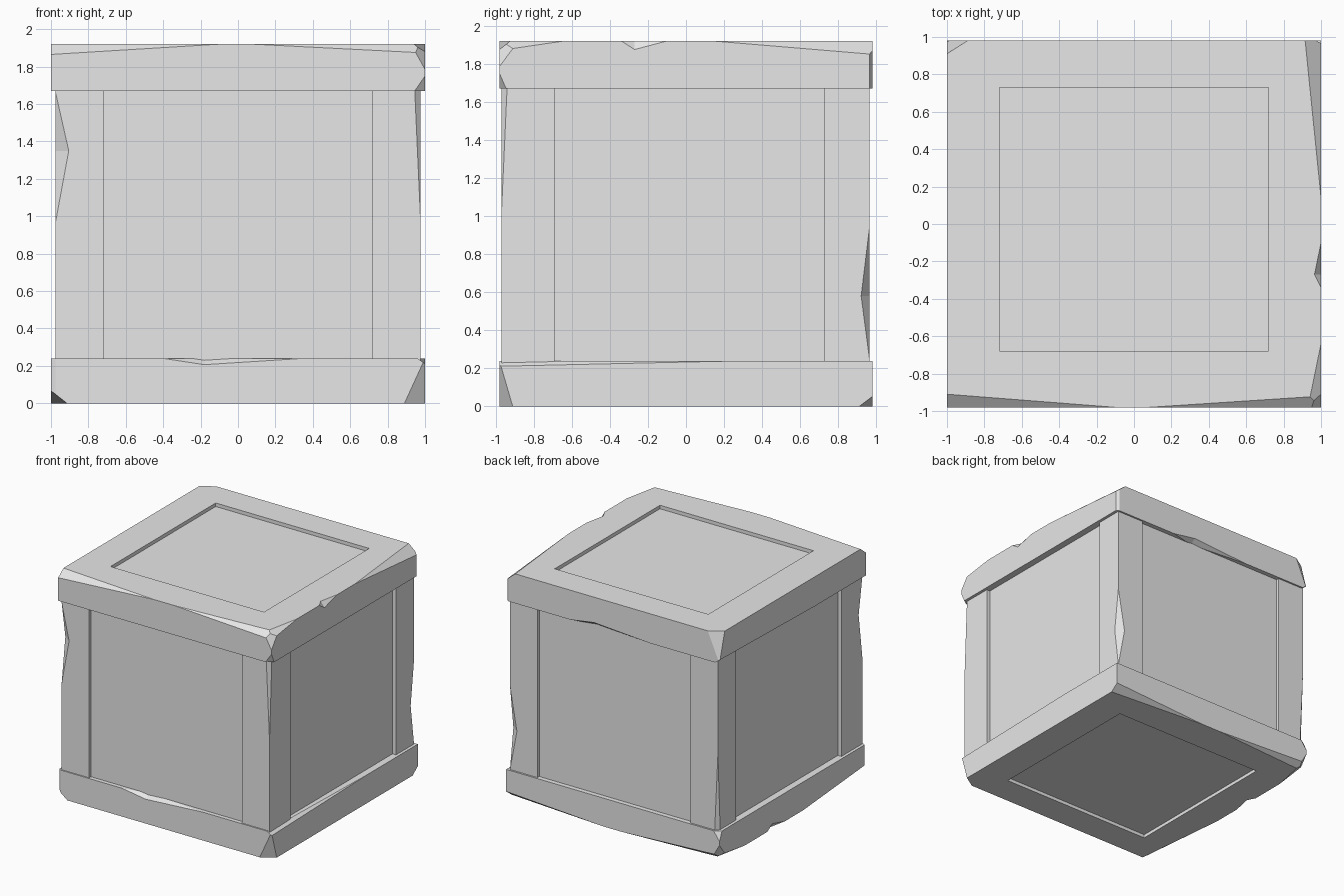
import bpy, bmesh
from mathutils import Vector, Matrix

if "Cube" in bpy.data.objects:
    bpy.data.objects.remove(bpy.data.objects["Cube"])

grey = bpy.data.materials.new("plain_grey")
grey.use_nodes = True
grey.diffuse_color = (0.8, 0.8, 0.8, 1)
grey.node_tree.nodes["Principled BSDF"].inputs["Base Color"].default_value = (0.8, 0.8, 0.8, 1)


def add_object(name, bm):
    mesh = bpy.data.meshes.new(name)
    bmesh.ops.recalc_face_normals(bm, faces=bm.faces)
    bm.to_mesh(mesh)
    bm.free()
    mesh.materials.append(grey)
    obj = bpy.data.objects.new(name, mesh)
    bpy.context.scene.collection.objects.link(obj)
    return obj


def block(name, low, high, chips=()):
    """Box between two corners, with corners sliced off by three-point planes."""
    low, high = Vector(low), Vector(high)
    centre = (low + high) / 2
    bm = bmesh.new()
    bmesh.ops.create_cube(bm, size=1)
    for v in bm.verts:
        v.co = centre + v.co * (high - low)
    for chip in chips:
        a, b, c = map(Vector, chip)
        normal = (b - a).cross(c - a).normalized()
        if normal.dot(centre - a) > 0:
            normal.negate()
        cut = bmesh.ops.bisect_plane(bm, geom=bm.verts[:] + bm.edges[:] + bm.faces[:],
                                     plane_co=a, plane_no=normal, clear_outer=True)
        rim = [e for e in cut["geom_cut"] if isinstance(e, bmesh.types.BMEdge)]
        if len(rim) > 2:
            bmesh.ops.contextual_create(bm, geom=rim)
    return add_object(name, bm)


def dent(obj, points):
    """Carve the convex hull of some points out of an object."""
    bm = bmesh.new()
    for p in points:
        bm.verts.new(p)
    bmesh.ops.convex_hull(bm, input=bm.verts[:])
    cutter = add_object("dent_cutter", bm)
    cutter.hide_render = True
    mod = obj.modifiers.new("dent", "BOOLEAN")
    mod.operation, mod.solver, mod.object = "DIFFERENCE", "EXACT", cutter
    bpy.context.view_layer.objects.active = obj
    bpy.ops.object.modifier_apply(modifier=mod.name)
    bpy.data.objects.remove(cutter)


# Lid: slab with broken corners and edges
X, Y, T, U = 1, 0.98, 1.92, 1.67
lid = block("top_slab", (-X, -Y, U), (X, Y, T), [
    [(-X, -Y, 1.865), (-X, -0.91, T), (-0.1, -Y, T)],        # front edge
    [(0.08, -Y, T), (X, -Y, 1.873), (X, -0.92, T)],
    [(X, -0.64, T), (X, -Y, 1.87), (0.93, -Y, T)],           # right edge, front end
    [(0.95, -Y, 1.875), (X, -Y, 1.785), (X, -0.91, 1.88)],   # front right corner
    [(X, -Y, 1.75), (0.945, -Y, U), (X, -0.945, U)],
    [(X, 0.14, T), (X, Y, 1.85), (0.915, Y, T)],             # right edge, back end
    [(X, 0.965, U), (X, 0.965, T), (0.975, Y, U)],           # back right corner
    [(-X, 0.91, T), (-0.89, Y, T), (-X, Y, U)],              # back left corner
    [(-X, Y, 1.70), (-X, -0.3, U), (-0.96, Y, U)],           # lower left edge
])
dent(lid, [(X, -0.34, T), (X, -0.10, T), (X, -0.27, 1.875), (0.965, -0.27, T), (1.1, -0.2, 2)])
dent(lid, [(0.4, Y, U), (-0.35, Y, U), (0.18, Y, 1.705), (0.18, 0.93, U), (0.1, 1.1, 1.6)])
dent(lid, [(x, y, z) for x in (-0.72, 0.72) for y in (-0.68, 0.73) for z in (1.89, 2)])

# Base: the same slab turned inside out through the centre
base = lid.copy()
base.name = "bottom_slab"
base.data = lid.data.copy()
bpy.context.scene.collection.objects.link(base)
base.data.transform(Matrix.Translation((0, 0, T * 0.96)) @ Matrix.Diagonal((-1, -1, -0.96, 1)))
base.data.flip_normals()

# Recessed wall panels
LOW, HIGH = 0.2, 1.7
block("front_and_back_panels", (-0.75, -0.945, LOW), (0.75, 0.94, HIGH))
block("side_panels", (-0.942, -0.75, LOW), (0.942, 0.75, HIGH))

# Corner posts
PX, PF, PB = 0.975, -0.97, 0.965
IX, IF, IB = 0.718, -0.69, 0.725
block("front_right_post", (IX, PF, LOW), (PX, IF, HIGH),
      [[(0.945, PF, U), (PX, PF, 1), (PX, -0.94, U)]])
block("back_left_post", (-PX, IB, LOW), (-IX, PB, HIGH),
      [[(-0.945, PB, 0.24), (-PX, PB, 0.9), (-PX, 0.935, 0.24)]])
post = block("front_left_post", (-PX, PF, LOW), (-IX, IF, HIGH))
dent(post, [(-PX, PF, 1.66), (-PX, PF, 0.97), (-0.905, PF, 1.35), (-PX, -0.92, 1.35),
            (-1.1, -1.1, 1.33)])
post = block("back_right_post", (IX, IB, LOW), (PX, PB, HIGH))
dent(post, [(PX, PB, 0.95), (PX, PB, 0.24), (PX, 0.92, 0.58), (0.91, PB, 0.58), (1.1, 1.1, 0.6)])
